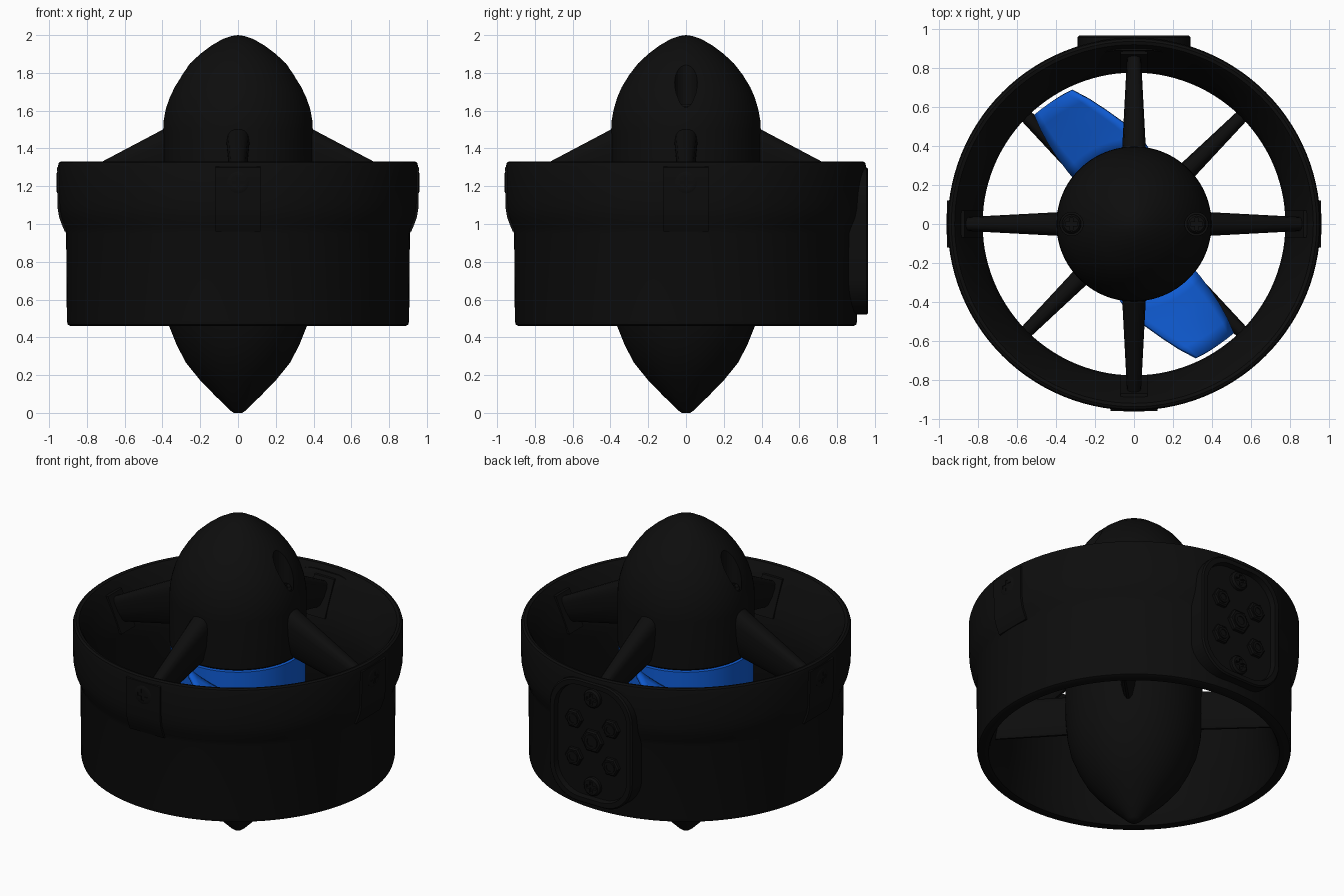
import bpy, bmesh
from math import sin, cos, pi, radians, sqrt
from mathutils import Matrix, Vector

if "Cube" in bpy.data.objects:
    bpy.data.objects.remove(bpy.data.objects["Cube"])


def material(name, rgb):
    m = bpy.data.materials.new(name)
    m.diffuse_color = (*rgb, 1)
    m.use_nodes = True
    m.node_tree.nodes["Principled BSDF"].inputs["Base Color"].default_value = m.diffuse_color
    return m


BLACK = material("black_plastic", (0.004, 0.004, 0.004))
BLUE = material("blue_plastic", (0.005, 0.11, 0.68))


def finish(name, bm, mat=BLACK, matrix=None):
    if matrix:
        bm.transform(matrix)
    bmesh.ops.recalc_face_normals(bm, faces=bm.faces)
    me = bpy.data.meshes.new(name)
    bm.to_mesh(me)
    bm.free()
    ob = bpy.data.objects.new(name, me)
    bpy.context.collection.objects.link(ob)
    me.materials.append(mat)
    return ob


def turn(deg):
    return Matrix.Rotation(radians(deg), 4, 'Z')


def lathe(name, profile, mat=BLACK, closed=False, n=112):
    bm = bmesh.new()
    vs = [bm.verts.new((r, 0, z)) for r, z in profile]
    es = [bm.edges.new(p) for p in zip(vs, vs[1:])]
    if closed:
        es.append(bm.edges.new((vs[-1], vs[0])))
    bmesh.ops.spin(bm, geom=vs + es, cent=(0, 0, 0), axis=(0, 0, 1),
                   angle=2 * pi, steps=n)
    bmesh.ops.remove_doubles(bm, verts=bm.verts, dist=1e-5)
    return finish(name, bm, mat)


def loft(name, loops, mat=BLACK, matrix=None, caps=(True, True)):
    bm = bmesh.new()
    rows = [[bm.verts.new(p) for p in loop] for loop in loops]
    n = len(rows[0])
    for a, b in zip(rows, rows[1:]):
        for i in range(n):
            j = (i + 1) % n
            bm.faces.new((a[i], a[j], b[j], b[i]))
    for row, cap in zip((rows[0], rows[-1]), caps):
        if cap:
            bm.faces.new(row)
    return finish(name, bm, mat, matrix)


def extrude_rz(name, poly, half, deg):
    return loft(name, [[(r, t, z) for r, z in poly] for t in (-half, half)],
                matrix=turn(deg))


def strut(name, stations, deg):
    # stations: radius, top z, bottom z, half thickness
    shape = [(0, .25), (.03, .6), (.1, .88), (.25, 1), (.6, .85), (.9, .5), (1, .15)]
    outline = [(f, w) for f, w in shape] + [(f, -w) for f, w in reversed(shape)]
    loft(name, [[(r, w * h, top + (bot - top) * f) for f, w in outline]
                for r, top, bot, h in stations], matrix=turn(deg))


def cut(ob, cutter):
    cutter.hide_render = True
    cutter.hide_viewport = True
    m = ob.modifiers.new("cut", 'BOOLEAN')
    m.operation, m.solver, m.object = 'DIFFERENCE', 'EXACT', cutter


def disc(r, z, n=24):
    return [(r * cos(2 * pi * i / n), r * sin(2 * pi * i / n), z) for i in range(n)]


def screw(name, loc, direction, r=.055, h=.03):
    # pan head with a cross recess
    m = Matrix.Translation(loc) @ Vector(direction).to_track_quat('Z', 'Y').to_matrix().to_4x4()
    head = loft(name, [disc(r, -.02), disc(r, h * .6), disc(r * .8, h)], matrix=m)
    a, b = r * .18, r * .6
    plus = [(a, a), (a, b), (-a, b), (-a, a), (-b, a), (-b, -a),
            (-a, -a), (-a, -b), (a, -b), (a, -a), (b, -a), (b, a)]
    cut(head, loft(name + "_cutter", [[(x, y, z) for x, y in plus]
                                      for z in (h * .4, h * 2)], matrix=m))


# Duct nozzle with flared intake
duct = lathe("duct", [
    (.84, .46), (.888, .46), (.901, .467), (.906, .485), (.91, .95), (.922, .985),
    (.94, 1.03), (.95, 1.08), (.953, 1.13), (.954, 1.305), (.948, 1.325), (.935, 1.332),
    (.918, 1.328), (.905, 1.31), (.873, 1.25), (.835, 1.175), (.802, 1.1), (.781, 1.03),
    (.775, .96), (.775, .8), (.785, .68), (.81, .56), (.832, .475)], closed=True)

# Centre body: nose, rotor hub, tail cone
nose = lathe("nose_cone", [
    (0, 1.19), (.385, 1.19), (.395, 1.2), (.396, 1.5), (.394, 1.545), (.382, 1.61),
    (.364, 1.67), (.34, 1.725), (.3, 1.79), (.254, 1.85), (.2, 1.9), (.14, 1.945),
    (.08, 1.98), (.035, 1.995), (0, 2)])
lathe("rotor_hub", [(0, .93), (.39, .93), (.39, 1.18), (0, 1.18)], BLUE)
lathe("tail_cone", [
    (0, 0), (.022, 0), (.04, .012), (.12, .09), (.2, .172), (.275, .265), (.325, .36),
    (.365, .46), (.385, .56), (.395, .68), (.397, .8), (.397, .91), (.39, .92), (0, .92)])

# Screw wells in the nose
for side, label in ((1, "right"), (-1, "left")):
    well = loft(f"nose_well_cutter_{label}", [disc(.06, 1.6), disc(.06, 2.1)],
                matrix=Matrix.Translation((.32 * side, 0, 0)))
    cut(nose, well)
    screw(f"nose_screw_{label}", (.32 * side, 0, 1.6), (0, 0, 1), .05, .035)

# Two pitched rotor blades
for k in range(2):
    bm = bmesh.new()
    rows = []
    radii = [.37, .44, .52, .6, .68, .755]
    high = [76, 85, 96, 104, 110, 115]
    for i, (r, hi) in enumerate(zip(radii, high)):
        f = i / 5
        lo = 143 - 11 * f
        row = []
        for j in range(9):
            s = j / 8
            a = radians(lo + (hi - lo) * s)
            z = .945 + (.195 - .04 * f) * s + .015 * sin(pi * s)
            row.append(bm.verts.new((r * cos(a), r * sin(a), z)))
        rows.append(row)
    for a, b in zip(rows, rows[1:]):
        for j in range(8):
            bm.faces.new((a[j], a[j + 1], b[j + 1], b[j]))
    blade = finish(f"rotor_blade_{k + 1}", bm, BLUE, turn(180 * k))
    sol = blade.modifiers.new("thickness", 'SOLIDIFY')
    sol.thickness, sol.offset = .022, 0

# Intake struts with feet, outer pads and screws; outlet vanes between them
for k in range(4):
    deg = 90 * k
    strut(f"intake_strut_{k + 1}", [(.36, 1.52, 1.21, .062), (.89, 1.24, 1.09, .034)], deg)
    extrude_rz(f"strut_foot_{k + 1}",
               [(.772, 1.06), (.868, 1.275), (.91, 1.275), (.89, 1.06)], .07, deg)
    strut(f"outlet_vane_{k + 1}", [(.34, .84, .6, .05), (.83, .84, .59, .032)], deg + 45)
    if k != 1:
        extrude_rz(f"outer_pad_{k + 1}",
                   [(.88, .96), (.917, .96), (.93, .99), (.947, 1.035), (.956, 1.09),
                    (.957, 1.3), (.93, 1.31), (.92, 1.3)], .12, deg)
        d = turn(deg) @ Vector((1, 0, 0))
        screw(f"pad_screw_{k + 1}", d * .95 + Vector((0, 0, 1.22)), d, .058, .011)


# Rear cable panel: rounded frame with recessed floor
def panel_outline(inset, y):
    w, h, rad = .29 - inset, .39 - inset, .2 - inset * .6
    pts = []
    for cx, cz, a0 in ((1, 1, 0), (-1, 1, 90), (-1, -1, 180), (1, -1, 270)):
        for i in range(9):
            a = radians(a0 + i * 11.25)
            x = cx * (w - rad) + rad * cos(a)
            z = .91 + cz * (h - rad) + rad * sin(a)
            pts.append((x, sqrt(.893 ** 2 - x * x) if y is None else y, z))
    return pts


loft("cable_panel", [panel_outline(0, None), panel_outline(0, .955), panel_outline(.008, .964),
                     panel_outline(.035, .964), panel_outline(.04, .93)], caps=(False, True))
cut(duct, loft("panel_cutter", [panel_outline(.025, .915), panel_outline(.025, 1.1)]))

# Cable glands and fixing screws on the panel
for i, (x, z, r, n) in enumerate([(0, .92, .075, 6), (-.13, 1.03, .06, 6), (.13, 1.03, .06, 6),
                                  (-.13, .79, .06, 6), (.13, .79, .06, 6)]):
    m = Matrix.Translation((x, .925, z)) @ Matrix.Rotation(-pi / 2, 4, 'X')
    loft(f"cable_gland_{i + 1}", [disc(r, 0, n), disc(r, .022, n), disc(r * .85, .03, n)], matrix=m)
    loft(f"gland_core_{i + 1}", [disc(r * .6, .02), disc(r * .6, .037), disc(r * .35, .037),
                                 disc(r * .35, .031)], matrix=m)
for z, label in ((1.19, "top"), (.63, "bottom")):
    screw(f"panel_screw_{label}", (0, .93, z), (0, 1, 0), .058, .028)

# Smooth shading with crisp edges
for ob in bpy.context.scene.objects:
    if not ob.hide_render:
        ob.select_set(True)
        bpy.context.view_layer.objects.active = ob
bpy.ops.object.shade_smooth_by_angle(angle=radians(35))
